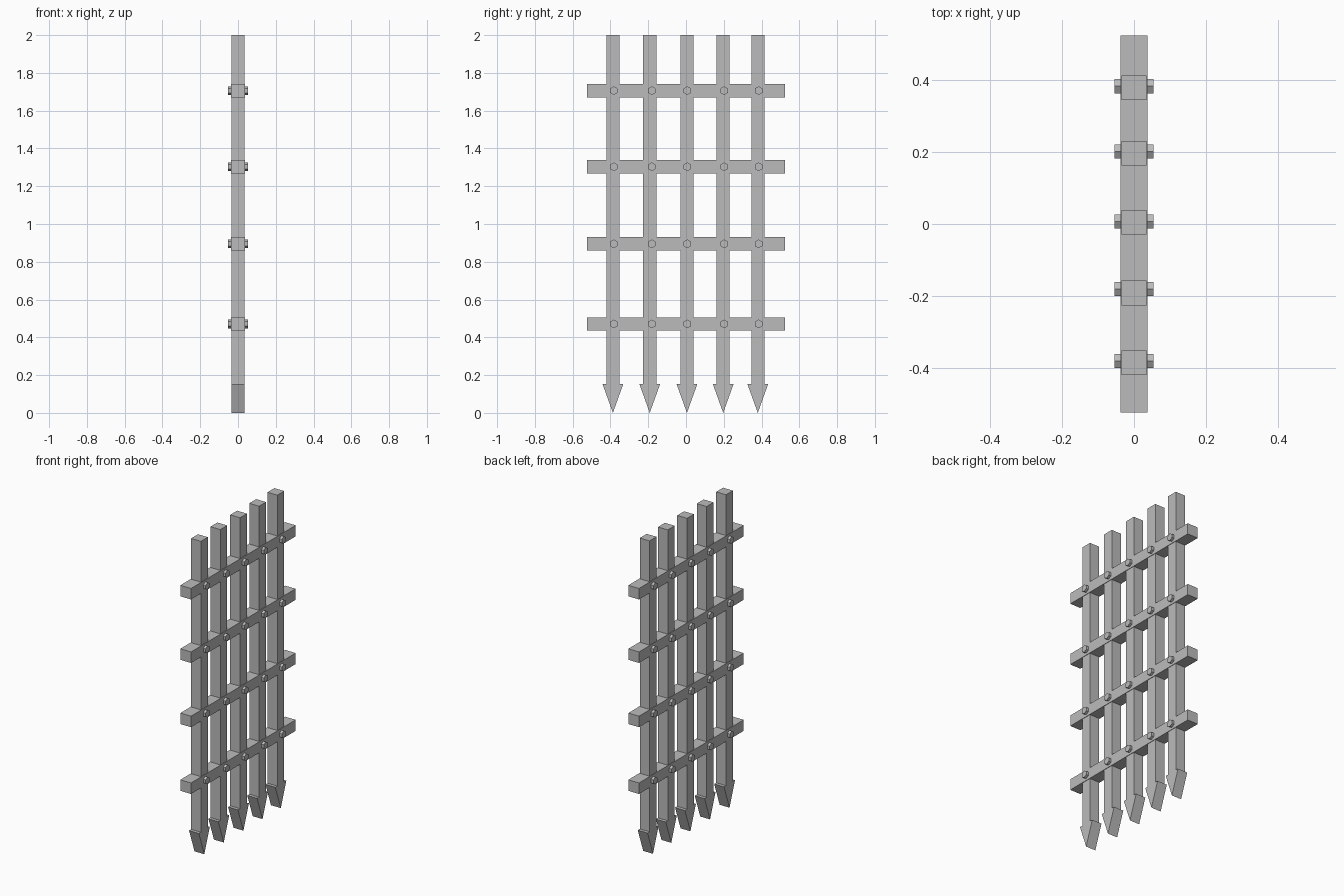
import bpy
import bmesh
from math import pi
from mathutils import Matrix

cube = bpy.data.objects.get("Cube")
if cube:
    bpy.data.objects.remove(cube, do_unlink=True)

iron = bpy.data.materials.new("iron_grey")
iron.use_nodes = True
GREY = (0.5, 0.5, 0.5, 1)
iron.diffuse_color = GREY
iron.node_tree.nodes["Principled BSDF"].inputs["Base Color"].default_value = GREY

BAR_Y = (-0.387, -0.192, 0.005, 0.197, 0.38)
BOLT_Y = (-0.382, -0.181, 0.007, 0.202, 0.384)
RAIL_Z = (0.471, 0.895, 1.303, 1.706)
BAR_HALF, RAIL_HALF = 0.0345, 0.0375


def finish(name, bm):
    bmesh.ops.recalc_face_normals(bm, faces=bm.faces)
    mesh = bpy.data.meshes.new(name)
    bm.to_mesh(mesh)
    bm.free()
    mesh.materials.append(iron)
    obj = bpy.data.objects.new(name, mesh)
    bpy.context.collection.objects.link(obj)
    return obj


def extrude_profile(name, points, half):
    """Extrude a (y, z) outline along x, centred on x = 0."""
    bm = bmesh.new()
    face = bm.faces.new([bm.verts.new((-half, y, z)) for y, z in points])
    new = bmesh.ops.extrude_face_region(bm, geom=[face])["geom"]
    verts = [v for v in new if isinstance(v, bmesh.types.BMVert)]
    bmesh.ops.translate(bm, verts=verts, vec=(2 * half, 0, 0))
    return finish(name, bm)


# Upright bars, each ending in a wedge-shaped spear point
half_outline = [(BAR_HALF, 2.0), (BAR_HALF, 0.153), (0.055, 0.153)]
outline = half_outline + [(0, 0)] + [(-y, z) for y, z in reversed(half_outline)]
for i, y in enumerate(BAR_Y):
    bar = extrude_profile(f"upright_bar_{i + 1}", outline, BAR_HALF)
    bar.location.y = y

for row, z in enumerate(RAIL_Z):
    # Horizontal rail
    bm = bmesh.new()
    bmesh.ops.create_cube(bm, size=1, matrix=Matrix.Diagonal((2 * RAIL_HALF, 1.05, 0.07, 1)))
    rail = finish(f"cross_rail_{row + 1}", bm)
    rail.location.z = z

    # Six-sided bolts running through the rail, with a head on each side
    for i, y in enumerate(BOLT_Y):
        bm = bmesh.new()
        turn = Matrix.Rotation(pi / 2, 4, "Y") @ Matrix.Rotation(pi / 2, 4, "Z")
        bmesh.ops.create_cone(bm, cap_ends=True, segments=6, radius1=0.023,
                              radius2=0.023, depth=0.108, matrix=turn)
        bolt = finish(f"bolt_{row + 1}_{i + 1}", bm)
        bolt.location = (0, y, z)
